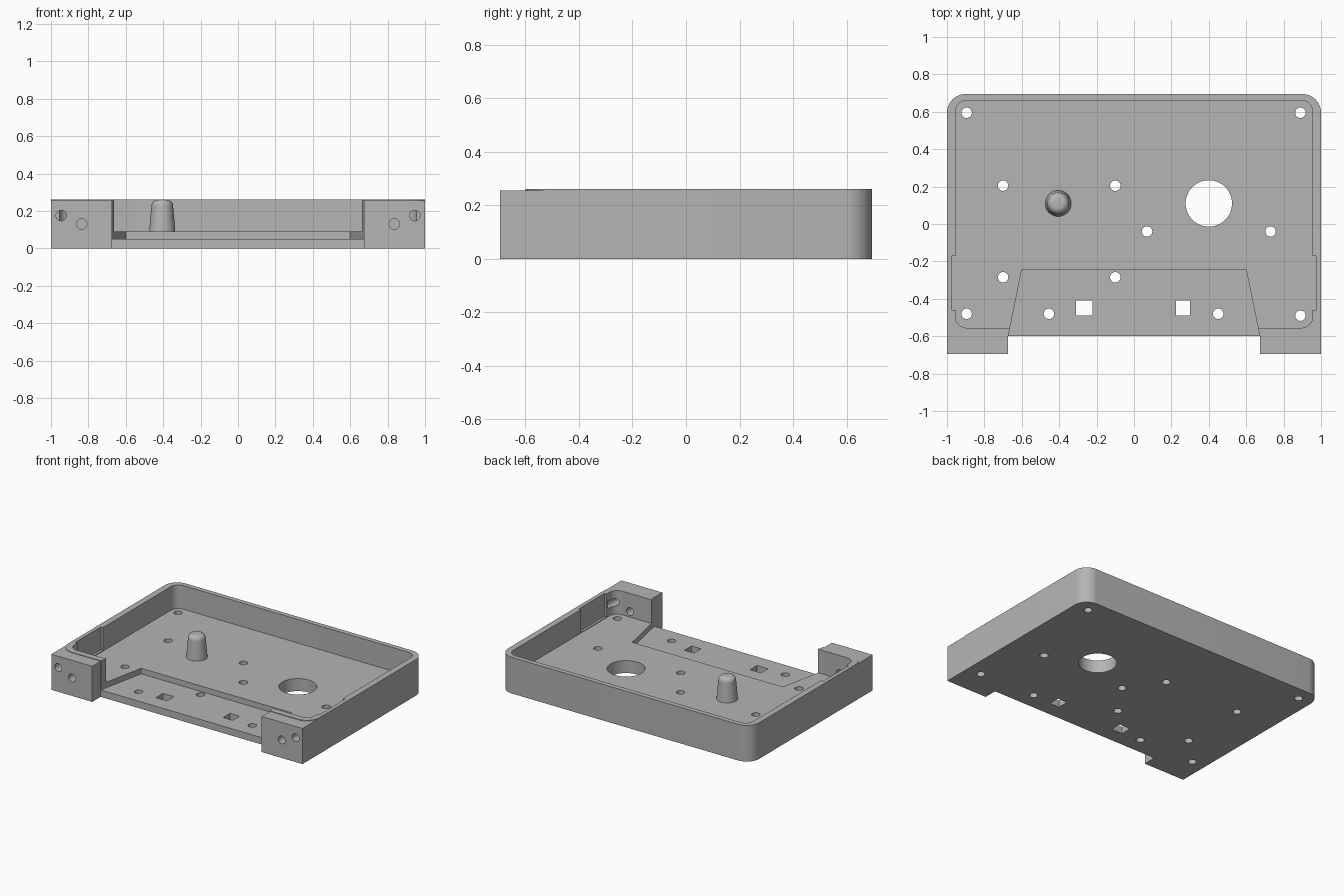
import bpy, bmesh
from math import sin, cos, pi, radians
from mathutils import Matrix

cube = bpy.data.objects.get("Cube")
if cube:
    bpy.data.objects.remove(cube, do_unlink=True)

grey = bpy.data.materials.new("plain grey")
grey.use_nodes = True
grey.diffuse_color = (0.46, 0.46, 0.46, 1)
grey.node_tree.nodes["Principled BSDF"].inputs["Base Color"].default_value = (0.46, 0.46, 0.46, 1)


def arc(cx, cy, r, start, end, n=14):
    return [(cx + r * cos(a), cy + r * sin(a))
            for a in (radians(start + (end - start) * i / n) for i in range(n + 1))]


def circle(cx, cy, r, n=40):
    return arc(cx, cy, r, 0, 360, n)[:-1]


def rect(x0, x1, y0, y1):
    return [(x0, y0), (x1, y0), (x1, y1), (x0, y1)]


def rounded(x, y0, y1, r):
    return (arc(x - r, y1 - r, r, 0, 90) + arc(r - x, y1 - r, r, 90, 180)
            + arc(r - x, y0 + r, r, 180, 270) + arc(x - r, y0 + r, r, 270, 360))


def prisms(name, outlines, z0, z1, matrix=None):
    """One object made of separate upright prisms."""
    bm = bmesh.new()
    for outline in outlines:
        base = bm.faces.new([bm.verts.new((x, y, z0)) for x, y in outline])
        top = bmesh.ops.extrude_face_region(bm, geom=[base])["geom"]
        bmesh.ops.translate(bm, vec=(0, 0, z1 - z0),
                            verts=[v for v in top if isinstance(v, bmesh.types.BMVert)])
    if matrix:
        bm.transform(matrix)
    bmesh.ops.recalc_face_normals(bm, faces=bm.faces)
    return finish(name, bm)


def finish(name, bm):
    mesh = bpy.data.meshes.new(name)
    bm.to_mesh(mesh)
    bm.free()
    mesh.materials.append(grey)
    obj = bpy.data.objects.new(name, mesh)
    bpy.context.collection.objects.link(obj)
    return obj


def activate(obj):
    bpy.ops.object.select_all(action="DESELECT")
    obj.select_set(True)
    bpy.context.view_layer.objects.active = obj


def cut(obj, cutter):
    activate(obj)
    mod = obj.modifiers.new(cutter.name, "BOOLEAN")
    mod.operation = "DIFFERENCE"
    mod.solver = "EXACT"
    mod.object = cutter
    bpy.ops.object.modifier_apply(modifier=mod.name)


# Tray body with two square front blocks, and the thin raised rim above it
R = 0.1
FRONT, LEDGE, BACK = -0.695, -0.6, 0.695
FLOOR, TOP = 0.09, 0.26
outline = (arc(1 - R, BACK - R, R, 0, 90) + arc(R - 1, BACK - R, R, 90, 180)
           + [(-1, FRONT), (-0.675, FRONT), (-0.675, LEDGE),
              (0.675, LEDGE), (0.675, FRONT), (1, FRONT)])
tray = prisms("tray_body", [outline], 0, 0.256)
rim = prisms("raised_rim", [rounded(1, LEDGE, BACK, R)], 0.252, TOP)

# Main cavity, tapered front recess and side wall slots
cavity = prisms("cavity_cutter", [rounded(0.955, -0.555, 0.66, 0.06)], FLOOR, 0.4)
recess = prisms("recess_cutter", [[(-0.673, -0.602), (0.673, -0.602),
                                   (0.6, -0.245), (-0.6, -0.245)]], 0.05, 0.4)
slots = prisms("slot_cutter", [rect(0.9, 0.972, -0.46, -0.17),
                               rect(-0.972, -0.9, -0.46, -0.17)], FLOOR + 0.005, 0.4)

# Holes through the floor
screws = [(-0.895, 0.595), (0.89, 0.595), (-0.7, 0.205), (-0.1, 0.205),
          (0.07, -0.04), (0.73, -0.04), (-0.7, -0.285), (-0.1, -0.285),
          (-0.895, -0.48), (-0.455, -0.48), (0.45, -0.48), (0.89, -0.49)]
floor_holes = [circle(x, y, 0.028, 24) for x, y in screws]
floor_holes += [circle(0.4, 0.11, 0.124, 64),
                rect(-0.31, -0.223, -0.49, -0.41), rect(0.225, 0.3, -0.49, -0.41)]
floor_cutter = prisms("floor_hole_cutter", floor_holes, -0.1, 0.15)

# Holes running front to back through the blocks
block_holes = [circle(s * x, z, 0.028, 24) for s in (1, -1)
               for x, z in ((0.945, 0.175), (0.835, 0.13))]
block_cutter = prisms("block_hole_cutter", block_holes, 0.47, 0.8,
                      Matrix.Rotation(pi / 2, 4, "X"))

for cutter in (cavity, recess, slots, floor_cutter, block_cutter):
    cut(tray, cutter)
for cutter in (cavity, recess, slots):
    cut(rim, cutter)
for cutter in (cavity, recess, slots, floor_cutter, block_cutter):
    bpy.data.objects.remove(cutter, do_unlink=True)

# Tapered peg with a rounded tip
bm = bmesh.new()
profile = [(0.07, FLOOR - 0.005)] + [(0.023 + x, z) for x, z in arc(0, 0.225, 0.035, 0, 90, 8)]
profile += [(0, TOP)]
verts = [bm.verts.new((r, 0, z)) for r, z in profile]
edges = [bm.edges.new(pair) for pair in zip(verts, verts[1:])]
bmesh.ops.spin(bm, geom=verts + edges, cent=(0, 0, 0), axis=(0, 0, 1),
               angle=2 * pi, steps=48)
bmesh.ops.remove_doubles(bm, verts=bm.verts, dist=0.0005)
bmesh.ops.translate(bm, verts=bm.verts, vec=(-0.405, 0.11, 0))
bmesh.ops.recalc_face_normals(bm, faces=bm.faces)
peg = finish("peg", bm)

for obj in (tray, rim, peg):
    activate(obj)
    bpy.ops.object.shade_smooth_by_angle(angle=radians(30))
